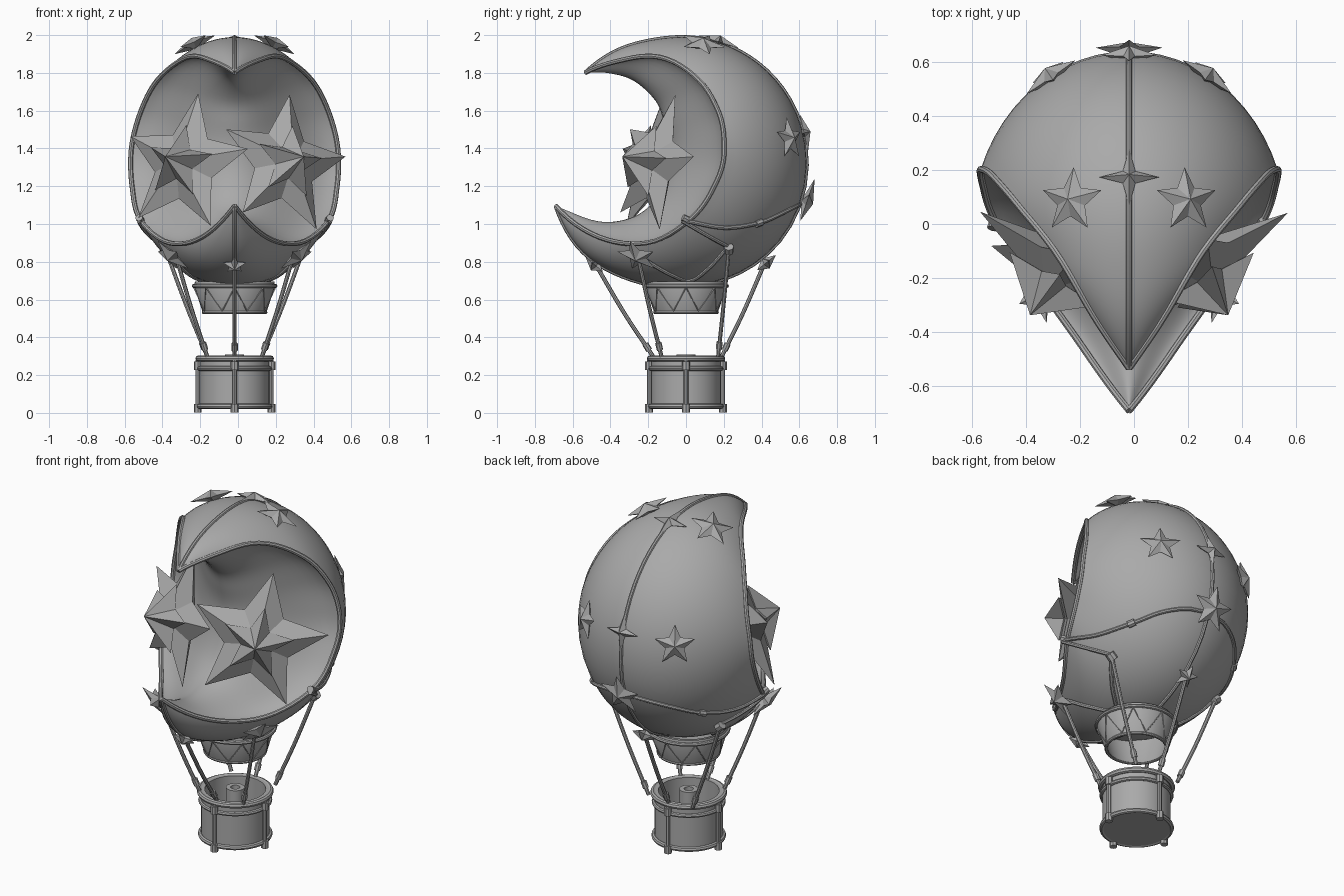
import bpy, bmesh
from math import sin, cos, pi, radians, acos, sqrt
from mathutils import Vector

cube = bpy.data.objects.get("Cube")
if cube:
    bpy.data.objects.remove(cube)

grey = bpy.data.materials.new("plain grey")
grey.use_nodes = True
COLOUR = (0.4, 0.4, 0.4, 1)
grey.diffuse_color = COLOUR
grey.node_tree.nodes["Principled BSDF"].inputs["Base Color"].default_value = COLOUR

SHIFT = -0.018                      # the balloon axis sits slightly off x = 0
HUB = Vector((0, -0.02, 1.34))      # centre of the round envelope
WIDE, TALL = 0.57, 0.66


def finish(obj, smooth=True):
    obj.data.materials.append(grey)
    obj.location.x += SHIFT
    bpy.ops.object.select_all(action="DESELECT")
    obj.select_set(True)
    bpy.context.view_layer.objects.active = obj
    if obj.type == "CURVE":
        bpy.ops.object.convert(target="MESH")
        obj = bpy.context.object
    if smooth:
        bpy.ops.object.shade_smooth_by_angle(angle=radians(40))
    return obj


def from_bmesh(name, bm, smooth=True):
    bmesh.ops.recalc_face_normals(bm, faces=bm.faces)
    mesh = bpy.data.meshes.new(name)
    bm.to_mesh(mesh)
    bm.free()
    obj = bpy.data.objects.new(name, mesh)
    bpy.context.collection.objects.link(obj)
    return finish(obj, smooth)


def tube(name, points, radius, closed=False):
    curve = bpy.data.curves.new(name, "CURVE")
    curve.dimensions = "3D"
    curve.bevel_depth = radius
    curve.bevel_resolution = 2
    curve.use_fill_caps = True
    spline = curve.splines.new("POLY")
    spline.points.add(len(points) - 1)
    for p, co in zip(spline.points, points):
        p.co = (*co, 1)
    spline.use_cyclic_u = closed
    obj = bpy.data.objects.new(name, curve)
    bpy.context.collection.objects.link(obj)
    return finish(obj)


def ring(name, radius, z, thick):
    pts = [(radius * cos(a), radius * sin(a), z)
           for a in (2 * pi * i / 32 for i in range(32))]
    return tube(name, pts, thick, True)


def lathe(name, profile, sides=32):
    """Spin a list of (radius, z) about the vertical axis."""
    bm = bmesh.new()
    verts = [bm.verts.new((r, 0, z)) for r, z in profile]
    edges = [bm.edges.new(pair) for pair in zip(verts, verts[1:])]
    bmesh.ops.spin(bm, geom=verts + edges, axis=(0, 0, 1), cent=(0, 0, 0),
                   steps=sides, angle=2 * pi)
    bmesh.ops.remove_doubles(bm, verts=bm.verts, dist=0.0005)
    return from_bmesh(name, bm)


def star(name, centre, normal, up, outer, inner, front, back, points=5):
    """Faceted star, raised to a peak on both sides."""
    centre, n = Vector(centre), Vector(normal).normalized()
    up = Vector(up)
    up = (up - n * up.dot(n)).normalized()
    side = up.cross(n)
    bm = bmesh.new()
    rim = []
    for i in range(points * 2):
        a, r = pi * i / points, inner if i % 2 else outer
        rim.append(bm.verts.new(centre + up * r * cos(a) + side * r * sin(a)))
    peaks = [bm.verts.new(centre + n * front), bm.verts.new(centre - n * back)]
    for i, v in enumerate(rim):
        for peak in peaks:
            bm.faces.new((v, rim[(i + 1) % len(rim)], peak))
    return from_bmesh(name, bm, False)


def skin(y, z, side=1, lift=0.0):
    """Point on the round envelope at a side-on position."""
    d = ((y - HUB.y) ** 2 + (z - HUB.z) ** 2) / TALL ** 2
    p = Vector((side * WIDE * sqrt(max(0, 1 - d)), y, z))
    return p + outward(p) * lift


def outward(p):
    q = p - HUB
    return Vector((q.x / WIDE ** 2, q.y / TALL ** 2, q.z / TALL ** 2)).normalized()


def smooth_path(keys, steps):
    """Catmull-Rom through equal-length tuples."""
    keys = [Vector(k) for k in keys]
    keys = [keys[0] * 2 - keys[1]] + keys + [keys[-1] * 2 - keys[-2]]
    out = []
    for a, b, c, d in zip(keys, keys[1:], keys[2:], keys[3:]):
        for i in range(steps):
            t = i / steps
            out.append(b + (c - a) * t / 2 + (a * 2 - b * 5 + c * 4 - d) * t * t / 2
                       + (b * 3 - a - c * 3 + d) * t ** 3 / 2)
    return out + [keys[-2]]


# Crescent envelope: angle, outer radius, rim radius, rim half width, ridge y, ridge z
keys = [(138, .69, .69, 0, -.54, 1.8), (122, .675, .62, .125, -.42, 1.8),
        (102, .652, .555, .25, -.28, 1.76), (78, .65, .43, .41, -.16, 1.65),
        (52, .65, .315, .5, -.115, 1.53), (15, .655, .23, .547, -.09, 1.4),
        (-40, .67, .22, .543, -.11, 1.25), (-83, .67, .32, .5, -.18, 1.11),
        (-113, .69, .478, .345, -.3, 1.03), (-137, .718, .6, .17, -.47, 1.015),
        (-160, .713, .713, 0, -.69, 1.095)]
bm = bmesh.new()
rows, rim_line, seam_line = [], [], []
for angle, r_out, r_rim, width, iy, iz in smooth_path(keys, 6):
    ray = Vector((0, cos(radians(angle)), sin(radians(angle))))
    rim, ridge = HUB + ray * r_rim, Vector((0, iy, iz))
    top = max(0.05, acos(min(1, r_rim / r_out)))
    row = []
    for i in range(13):
        f = top * i / 12
        s = (1 - cos(f)) / (1 - cos(top))
        p = HUB + ray * (r_out + (r_rim - r_out) * s)
        p.x = width * sin(f) / sin(top)
        row.append(p)
    rim_line.append(row[-1])
    seam_line.append(row[0])
    # the inner wall swells to a soft crest on the centre line
    for i in range(1, 13):
        s = i / 12
        p = rim.lerp(ridge, (1 - cos(pi * s)) / 2)
        p.x = width * (1 - s)
        row.append(p)
    rows.append(row)
for side in (1, -1):
    grid = [[bm.verts.new((p.x * side, p.y, p.z)) for p in row] for row in rows]
    for a, b in zip(grid, grid[1:]):
        for j in range(len(a) - 1):
            bm.faces.new((a[j], a[j + 1], b[j + 1], b[j]))
bmesh.ops.remove_doubles(bm, verts=bm.verts, dist=0.0005)
bmesh.ops.dissolve_degenerate(bm, edges=bm.edges, dist=0.0001)
from_bmesh("crescent_envelope", bm)

# Piping on the rims and along the outer meridian
for side, label in ((1, "left"), (-1, "right")):
    tube(label + "_rim_piping", [(p.x * side, p.y, p.z) for p in rim_line], 0.013)
tube("centre_seam", seam_line, 0.011)

# Pair of large layered stars in the opening
for side, label, up in ((1, "left", (.03, .1, .365)), (-1, "right", (.07, .05, .37))):
    n = Vector((.5 * side, -.85, .2)).normalized()
    c = Vector((.262 * side, -.16, 1.315))
    star(label + "_large_star", c, n, up, .385, .185, .1, .1)
    star(label + "_raised_star", c + n * .06, n, up, .2, .09, .15, .02)


# Small stars scattered over the skin
def skin_star(name, p, size, up, points=5):
    waist = size * (.3 if points == 4 else .47)
    n = outward(p)
    star(name, p + n * .01, n, up, size, waist, .035, .03, points)


UP, BACK = (0, 0, 1), (0, 1, 0)
for side, label in ((1, "left"), (-1, "right")):
    skin_star(label + "_top_star", skin(.085, 1.945, side), .125, BACK)
    skin_star(label + "_rear_star", skin(.54, 1.45, side), .115, UP)
    skin_star(label + "_lower_star", skin(-.25, .845, side, .012), .115, UP)
skin_star("top_spark", Vector((0, .17, 1.955)), .11, BACK, 4)
skin_star("rear_spark", Vector((0, .615, 1.48)), .1, UP, 4)
skin_star("rear_star", Vector((0, .63, 1.12)), .13, UP)
skin_star("rear_lower_star", Vector((0, .415, .8)), .07, UP)
skin_star("front_lower_star", Vector((0, -.475, .79)), .065, UP)


# Net of ropes over the skin
def skin_rope(name, side, ends):
    pts = [skin(y, z, side, .01) for y, z in smooth_path(ends, 6)]
    tube(name, pts, 0.011)


def knot(name, p, q, size=.02, length=.04):
    d = (Vector(q) - Vector(p)).normalized() * length / 2
    tube(name, [Vector(p) - d, Vector(p) + d], size)


for side, label in ((1, "left"), (-1, "right")):
    skin_rope(label + "_upper_rope", side, [(0, 1.02), (.2, .985), (.38, 1.01), (.5, 1.06), (.62, 1.12)])
    skin_rope(label + "_short_rope", side, [(-.02, 1.02), (.1, .95), (.22, .885)])
    skin_rope(label + "_swag_rope", side, [(-.25, .84), (-.1, .75), (.02, .71), (.12, .775), (.22, .885)])
    knot(label + "_rope_knot", skin(.38, 1.01, side, .01), skin(.42, 1.025, side, .01), .02)
    knot(label + "_side_knot", skin(.22, .88, side, .02), skin(.22, .83, side, .02), .026)
    knot(label + "_rim_knot", skin(.0, 1.025, side), skin(.05, 1.0, side), .02)

# Suspension ropes from the skin to the basket
hangers = [((0, -.475, .78), (0, -.175, .3)), ((0, .415, .79), (0, .19, .3))]
for side in (1, -1):
    hangers.append((skin(-.25, .83, side, .01), Vector((.145 * side, -.13, .3))))
    hangers.append((skin(.22, .88, side, .02), Vector((.145 * side, .17, .3))))
for i, (a, b) in enumerate(hangers):
    a, b = Vector(a), Vector(b)
    sag = a.lerp(b, .5) + Vector((0, 0, -.015))
    tube(f"hanging_rope_{i}", smooth_path([a, sag, b], 6), 0.011)
    knot(f"basket_knot_{i}", b.lerp(a, .1), a, .017)

# Skirt below the envelope with zigzag cord
lathe("skirt", [(.21, .695), (.215, .67), (.168, .53), (.155, .53), (.195, .67), (.195, .695)])
ring("skirt_top_band", .216, .672, .011)
ring("skirt_bottom_band", .165, .532, .009)
zigzag = []
for i in range(16):
    r, z = ((.214, .665), (.17, .54))[i % 2]
    zigzag.append((r * cos(pi * i / 8), r * sin(pi * i / 8), z))
tube("skirt_zigzag", zigzag, 0.006, True)

# Drum basket, hollow, with a burner in the middle
lathe("basket", [(0, .025), (.185, .025), (.185, .3), (.165, .3), (.165, .06), (0, .06)])
lathe("burner", [(.05, .05), (.05, .31), (.025, .31), (.025, .28), (0, .28)], 16)
for name, z, r, thick in (("basket_rim", .288, .192, .016), ("basket_upper_hoop", .235, .188, .012),
                          ("basket_lower_hoop", .035, .188, .014)):
    ring(name, r, z, thick)
for i in range(4):
    x, y = cos(pi * i / 2), sin(pi * i / 2)
    tube(f"basket_rod_{i}", [(x * .195, y * .195, .03), (x * .195, y * .195, .28)], .012)
    for label, z in (("foot", .025), ("lug", .25)):
        knot(f"basket_{label}_{i}", (x * .195, y * .195, z), (x * .195, y * .195, z + 1), .021, .045)
